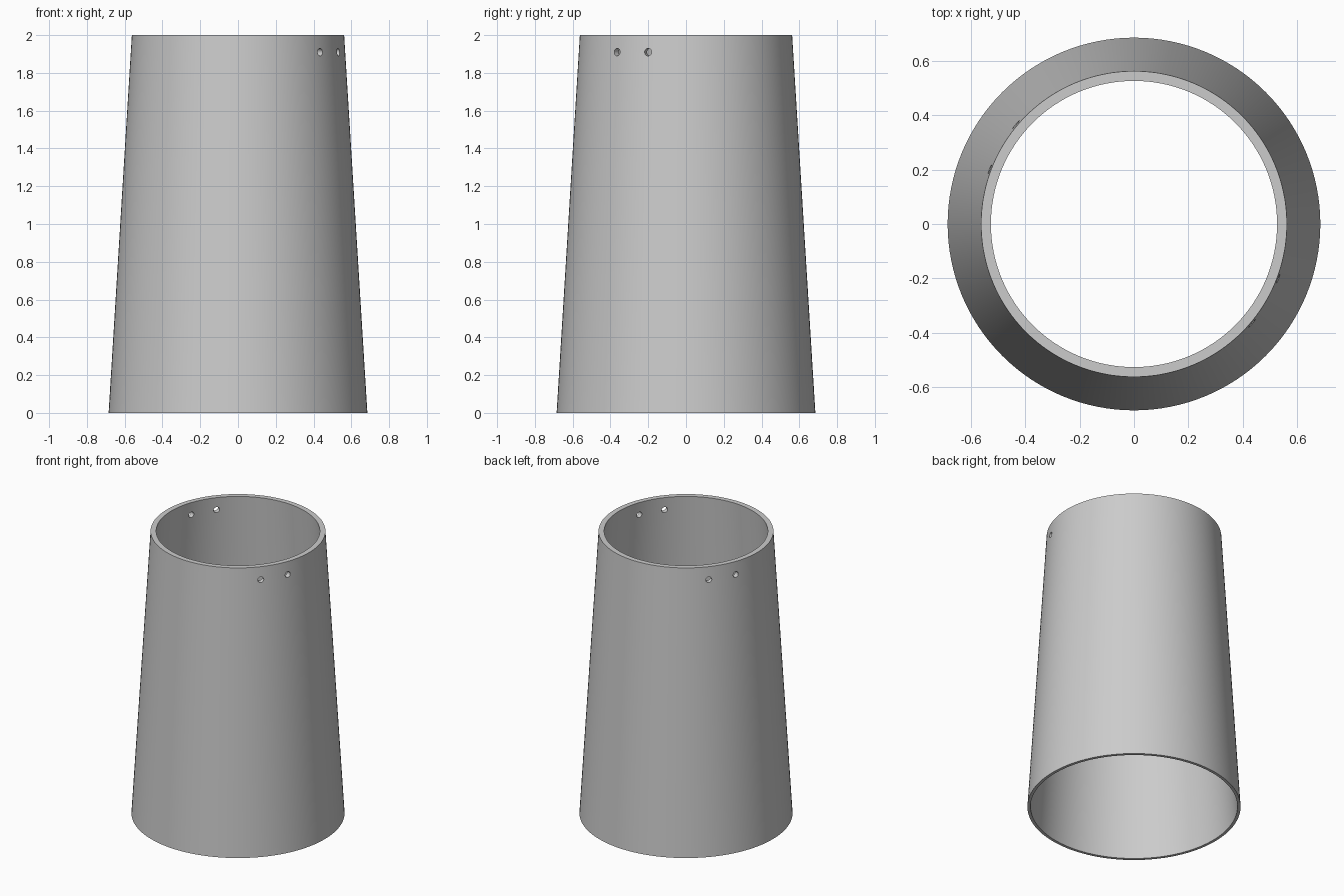
import bpy
import bmesh
from math import radians, pi
from mathutils import Matrix, Vector

if "Cube" in bpy.data.objects:
    bpy.data.objects.remove(bpy.data.objects["Cube"], do_unlink=True)

SEGMENTS = 128
HEIGHT = 2.0
HOLE_Z = 1.91
HOLE_RADIUS = 0.02
OUTER = (0.685, 0.562)   # bottom and top radius
INNER = (0.665, 0.526)

# Plain grey material
grey = bpy.data.materials.new("plain grey")
grey.use_nodes = True
colour = (0.6, 0.6, 0.6, 1)
grey.diffuse_color = colour
grey.node_tree.nodes["Principled BSDF"].inputs["Base Color"].default_value = colour


def radius_at(ends, z):
    return ends[0] + (ends[1] - ends[0]) * z / HEIGHT


# Tapered tube: closed wall profile spun round the vertical axis
levels = [0, HOLE_Z - 0.04, HOLE_Z + 0.04, HEIGHT]
profile = [(radius_at(OUTER, z), z) for z in levels]
profile += [(radius_at(INNER, z), z) for z in reversed(levels)]
bm = bmesh.new()
verts = [bm.verts.new((r, 0, z)) for r, z in profile]
edges = [bm.edges.new((verts[i - 1], verts[i])) for i in range(len(verts))]
bmesh.ops.spin(bm, geom=verts + edges, cent=(0, 0, 0), axis=(0, 0, 1),
               angle=2 * pi, steps=SEGMENTS)
bmesh.ops.remove_doubles(bm, verts=bm.verts, dist=0.0001)
bmesh.ops.recalc_face_normals(bm, faces=bm.faces)
mesh = bpy.data.meshes.new("tapered_tube")
bm.to_mesh(mesh)
bm.free()
mesh.materials.append(grey)
tube = bpy.data.objects.new("tapered_tube", mesh)
bpy.context.collection.objects.link(tube)
bpy.context.view_layer.objects.active = tube
tube.select_set(True)

# Two pairs of opposite holes near the rim, drilled straight through
for angle in (-40, -20.7, 140, 159.3):
    turn = Matrix.Rotation(radians(angle), 4, "Z")
    lay_flat = Matrix.Rotation(pi / 2, 4, "Y")
    centre = turn @ Vector((0.55, 0, HOLE_Z))
    bm = bmesh.new()
    bmesh.ops.create_cone(bm, cap_ends=True, segments=24, radius1=HOLE_RADIUS,
                          radius2=HOLE_RADIUS, depth=0.2,
                          matrix=Matrix.Translation(centre) @ turn @ lay_flat)
    drill_mesh = bpy.data.meshes.new("hole_cutter")
    bm.to_mesh(drill_mesh)
    bm.free()
    drill_mesh.materials.append(grey)
    drill = bpy.data.objects.new("hole_cutter", drill_mesh)
    drill.hide_render = True
    bpy.context.collection.objects.link(drill)
    cut = tube.modifiers.new("cord_hole", "BOOLEAN")
    cut.operation = "DIFFERENCE"
    cut.solver = "EXACT"
    cut.object = drill
    bpy.ops.object.modifier_apply(modifier=cut.name)
    bpy.data.objects.remove(drill, do_unlink=True)

bpy.ops.object.shade_smooth_by_angle(angle=radians(30))
